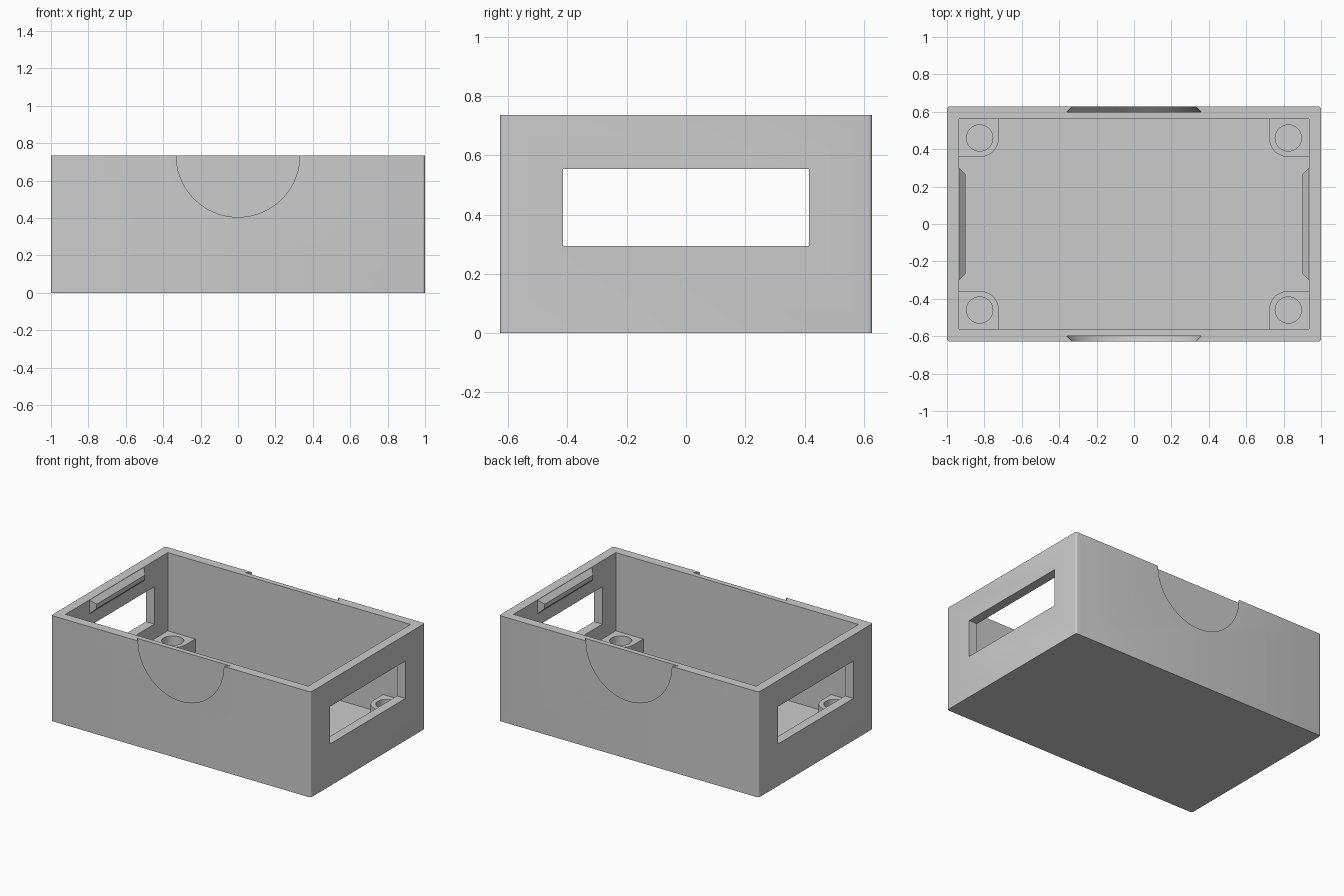
import bpy, bmesh, math
from mathutils import Matrix

cube = bpy.data.objects.get("Cube")
if cube:
    bpy.data.objects.remove(cube, do_unlink=True)

WIDTH, DEPTH, HEIGHT = 2.0, 1.255, 0.735
WALL, FLOOR = 0.065, 0.06
IN_X, IN_Y = WIDTH / 2 - WALL, DEPTH / 2 - WALL

grey = bpy.data.materials.new("light grey plastic")
grey.use_nodes = True
grey.diffuse_color = (0.6, 0.6, 0.6, 1)
grey.node_tree.nodes["Principled BSDF"].inputs["Base Color"].default_value = (0.6, 0.6, 0.6, 1)


def make_object(name, bm):
    bmesh.ops.recalc_face_normals(bm, faces=bm.faces)
    mesh = bpy.data.meshes.new(name)
    bm.to_mesh(mesh)
    bm.free()
    mesh.materials.append(grey)
    obj = bpy.data.objects.new(name, mesh)
    bpy.context.collection.objects.link(obj)
    return obj


def box(name, low, high):
    bm = bmesh.new()
    bmesh.ops.create_cube(bm, size=1)
    for v in bm.verts:
        v.co = [lo + (c + 0.5) * (hi - lo) for c, lo, hi in zip(v.co, low, high)]
    return make_object(name, bm)


def cone(name, r1, r2, depth, matrix, segments=96):
    bm = bmesh.new()
    bmesh.ops.create_cone(bm, cap_ends=True, segments=segments, radius1=r1,
                          radius2=r2, depth=depth, matrix=matrix)
    return make_object(name, bm)


def select_only(obj):
    bpy.ops.object.select_all(action='DESELECT')
    obj.select_set(True)
    bpy.context.view_layer.objects.active = obj


def cut(obj, cutter):
    mod = obj.modifiers.new("cut", 'BOOLEAN')
    mod.operation, mod.solver, mod.object = 'DIFFERENCE', 'EXACT', cutter
    select_only(obj)
    bpy.ops.object.modifier_apply(modifier=mod.name)
    bpy.data.objects.remove(cutter, do_unlink=True)


def smooth(obj):
    select_only(obj)
    bpy.ops.object.shade_smooth_by_angle(angle=math.radians(30))


# Open tray with slightly rounded upright edges
tray = box("tray", (-WIDTH / 2, -DEPTH / 2, 0), (WIDTH / 2, DEPTH / 2, HEIGHT))
bm = bmesh.new()
bm.from_mesh(tray.data)
upright = [e for e in bm.edges if abs(e.verts[0].co.z - e.verts[1].co.z) > 0.1]
bmesh.ops.bevel(bm, geom=upright, offset=0.014, segments=4, profile=0.5, affect='EDGES')
bm.to_mesh(tray.data)
bm.free()
cut(tray, box("cavity_cutter", (-IN_X, -IN_Y, FLOOR), (IN_X, IN_Y, 1)))

# Window through both end walls
cut(tray, box("window_cutter", (-1.2, -0.415, 0.293), (1.2, 0.415, 0.553)))

# Half-round finger recesses with sloping rims, front and back
for side in (-1, 1):
    place = Matrix.Translation((0, side * DEPTH / 2, HEIGHT)) @ Matrix.Rotation(side * math.pi / 2, 4, 'X')
    cut(tray, cone("recess_cutter", 0.30, 0.36, 0.06, place))
smooth(tray)

# Screw posts in the four corners
for sx, x_name in ((-1, "right"), (1, "left")):
    for sy, y_name in ((-1, "front"), (1, "back")):
        cx, cy, r = 0.825, 0.46, 0.102
        end_x, end_y = IN_X + 0.005, IN_Y + 0.005
        outline = [(end_x, cy - r), (end_x, end_y), (cx - r, end_y)]
        for i in range(17):
            a = math.pi + i * math.pi / 32
            outline.append((cx + r * math.cos(a), cy + r * math.sin(a)))
        bm = bmesh.new()
        base = bm.faces.new([bm.verts.new((sx * x, sy * y, FLOOR - 0.005)) for x, y in outline])
        top = bmesh.ops.extrude_face_region(bm, geom=[base])["geom"]
        for v in top:
            if isinstance(v, bmesh.types.BMVert):
                v.co.z = 0.19
        post = make_object(f"{y_name}_{x_name}_screw_post", bm)
        hole = Matrix.Translation((sx * cx, sy * cy, 0.16))
        cut(post, cone("hole_cutter", 0.07, 0.07, 0.2, hole, 48))
        smooth(post)

# Snap ridges with chamfered edges inside the end walls
for sx, x_name in ((-1, "right"), (1, "left")):
    ridge = box(f"{x_name}_snap_ridge", (IN_X - 0.033, -0.3, 0.637), (IN_X + 0.001, 0.3, HEIGHT - 0.001))
    for v in ridge.data.vertices:
        if v.co.x < IN_X - 0.01:
            v.co.y -= math.copysign(0.033, v.co.y)
            v.co.z += 0.033 if v.co.z < 0.68 else -0.033
    if sx < 0:
        ridge.data.transform(Matrix.Rotation(math.pi, 4, 'Z'))
